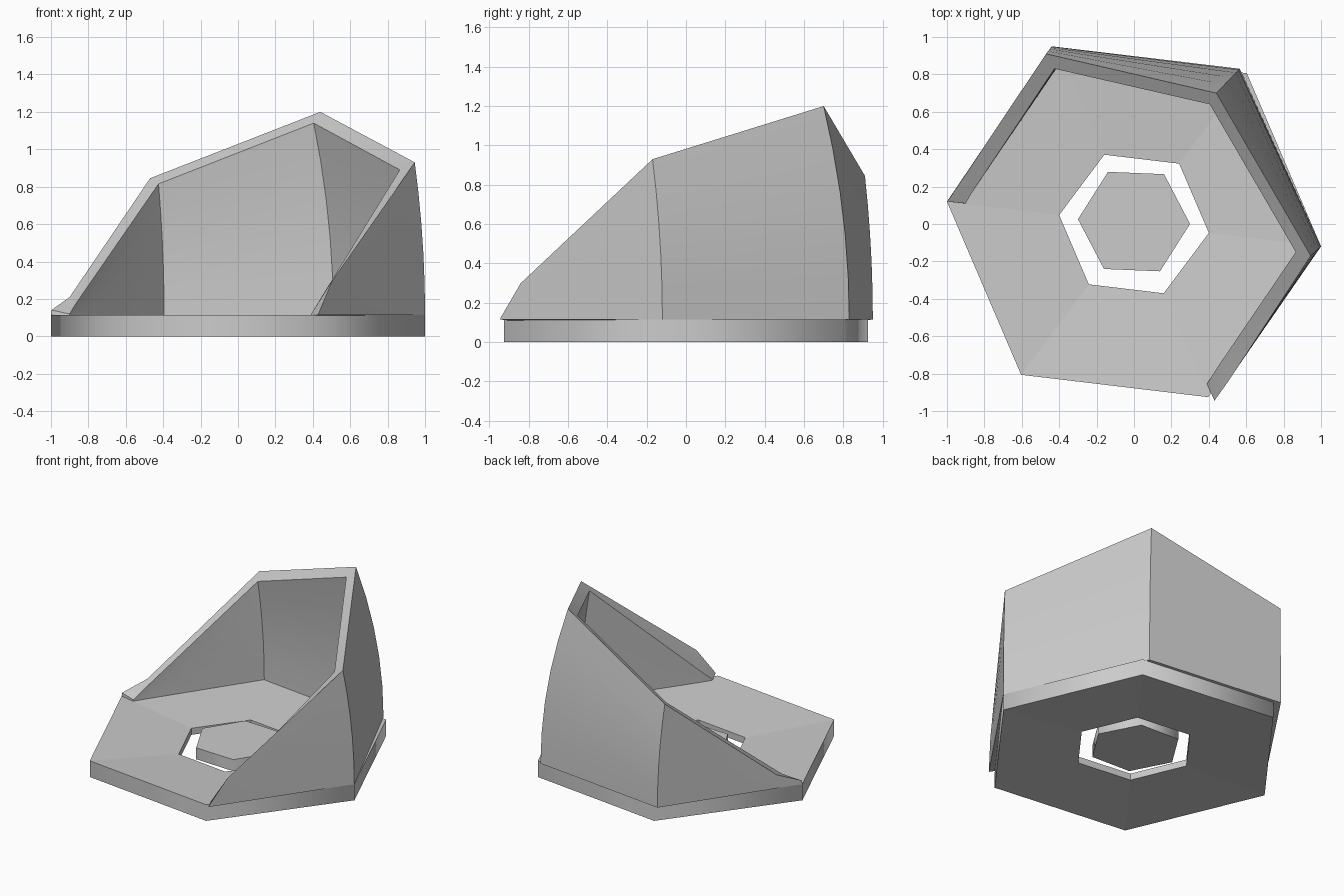
import bpy, bmesh, math
from mathutils import Vector

if "Cube" in bpy.data.objects:
    bpy.data.objects.remove(bpy.data.objects["Cube"])


def make_object(name, bm):
    bmesh.ops.remove_doubles(bm, verts=bm.verts, dist=0.0005)
    bmesh.ops.recalc_face_normals(bm, faces=bm.faces)
    mesh = bpy.data.meshes.new(name)
    bm.to_mesh(mesh)
    bm.free()
    obj = bpy.data.objects.new(name, mesh)
    bpy.context.collection.objects.link(obj)
    return obj


def hexagon(bm, radius, z, turn, cy=0.0):
    return [bm.verts.new((radius * math.cos(math.radians(turn + 60 * i)),
                          cy + radius * math.sin(math.radians(turn + 60 * i)), z))
            for i in range(6)]


def bridge(bm, a, b, smooth=False):
    for i in range(6):
        j = (i + 1) % 6
        bm.faces.new((a[i], a[j], b[j], b[i])).smooth = smooth


def sharpen(bm):
    bm.normal_update()
    for e in bm.edges:
        e.smooth = e.calc_face_angle(0) < math.radians(65)


# Hexagonal floor ring, dished toward the central opening
bm = bmesh.new()
loops = [hexagon(bm, r, z, -6.8)
         for r, z in ((1.007, 0), (1.007, 0.115), (0.403, 0.075), (0.403, 0.028))]
for i in range(4):
    bridge(bm, loops[i], loops[(i + 1) % 4], smooth=(i == 0))
sharpen(bm)
make_object("floor_ring", bm)

# Floating hexagonal plate in the opening
bm = bmesh.new()
low = hexagon(bm, 0.30, 0.028, -2.4, 0.013)
high = hexagon(bm, 0.30, 0.11, -2.4, 0.013)
bridge(bm, low, high, smooth=True)
bm.faces.new(low)
bm.faces.new(high)
sharpen(bm)
make_object("center_plate", bm)

# Wall columns around the back: (base x, y), (top x, y, z)
outer = [((-1.0, 0.12), (-0.998, 0.12, 0.14)),
         ((-0.90, 0.268), (-0.90, 0.265, 0.21)),
         ((-0.44, 0.95), (-0.47, 0.91, 0.845)),
         ((0.565, 0.83), (0.44, 0.70, 1.20)),
         ((1.0, -0.12), (0.945, -0.17, 0.93)),
         ((0.50, -0.844), (0.505, -0.84, 0.30)),
         ((0.43, -0.945), (0.43, -0.945, 0.12))]
inner = [((-0.905, 0.11), (-0.90, 0.11, 0.12)),
         ((-0.87, 0.162), (-0.87, 0.162, 0.17)),
         ((-0.395, 0.86), (-0.425, 0.83, 0.815)),
         ((0.51, 0.752), (0.405, 0.64, 1.14)),
         ((0.91, -0.11), (0.865, -0.15, 0.89)),
         ((0.44, -0.777), (0.44, -0.775, 0.20)),
         ((0.39, -0.855), (0.39, -0.855, 0.117))]
ROWS = 5


def sheet(bm, columns, z0):
    """Columns rise in a curve that leans in more toward the top."""
    grid = []
    for base, top in columns:
        col = []
        for r in range(ROWS + 1):
            t = r / ROWS
            xy = Vector(base).lerp(Vector(top[:2]), t * t)
            col.append(bm.verts.new((xy.x, xy.y, z0 + (top[2] - z0) * t)))
        grid.append(col)
    for a, b in zip(grid, grid[1:]):
        for r in range(ROWS):
            bm.faces.new((a[r], a[r + 1], b[r + 1], b[r]))
    return grid


# Shell wall: outer and inner skins joined along rim, foot and ends
bm = bmesh.new()
skin_out = sheet(bm, outer, 0.115)
skin_in = sheet(bm, inner, 0.105)
for i in range(len(outer) - 1):
    for r in (0, ROWS):
        bm.faces.new((skin_out[i][r], skin_out[i + 1][r], skin_in[i + 1][r], skin_in[i][r]))
for i in (0, -1):
    for r in range(ROWS):
        bm.faces.new((skin_out[i][r], skin_out[i][r + 1], skin_in[i][r + 1], skin_in[i][r]))
wall = make_object("shell_wall", bm)
bpy.context.view_layer.objects.active = wall
wall.select_set(True)
bpy.ops.object.shade_smooth_by_angle(angle=math.radians(30))
